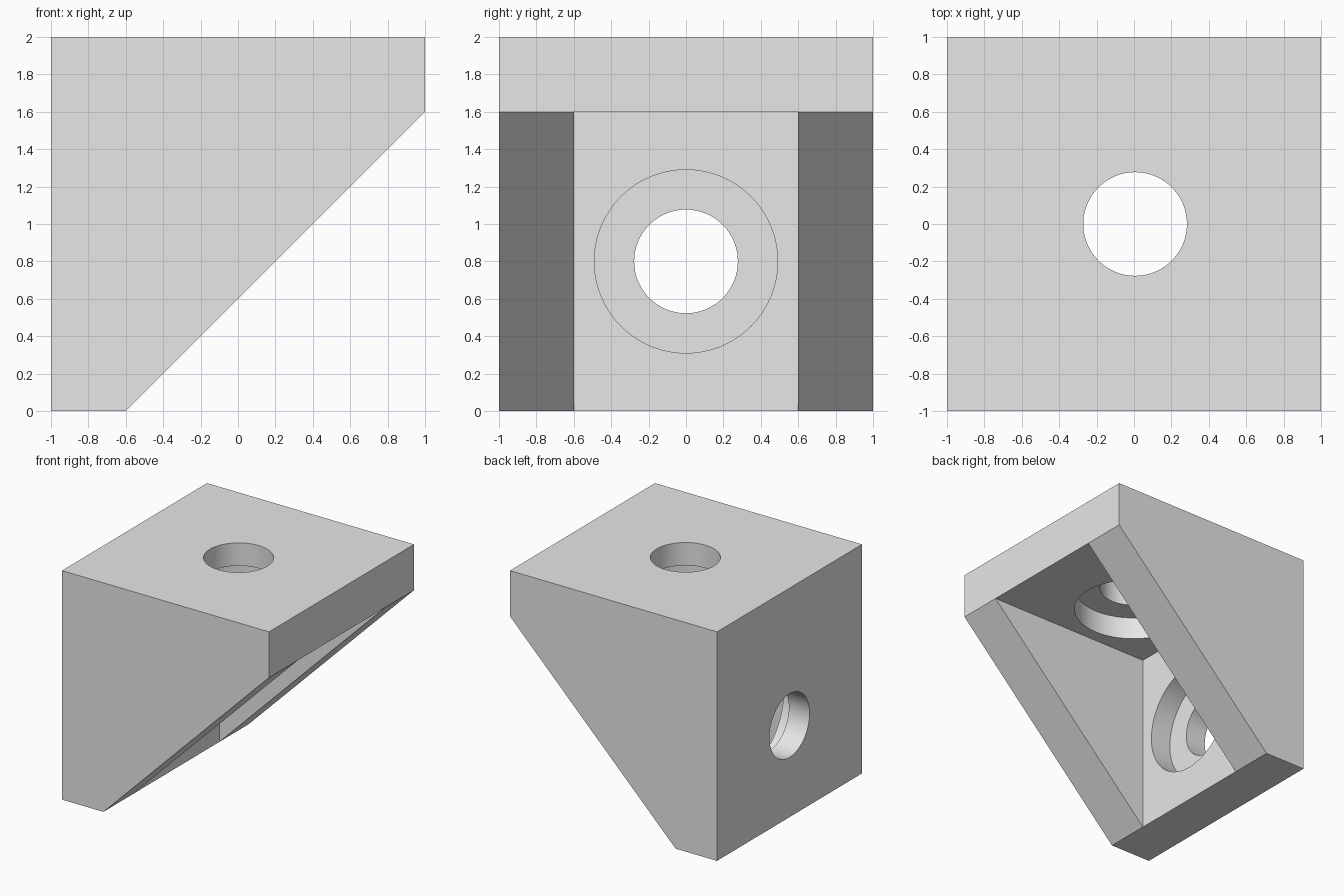
import bpy
import bmesh
import math
from mathutils import Matrix, Vector

cube = bpy.data.objects.get("Cube")
if cube:
    bpy.data.objects.remove(cube, do_unlink=True)

grey = bpy.data.materials.new("plain_grey")
grey.use_nodes = True
grey.diffuse_color = (0.8, 0.8, 0.8, 1)
grey.node_tree.nodes["Principled BSDF"].inputs["Base Color"].default_value = grey.diffuse_color


def make_object(name, bm):
    bmesh.ops.recalc_face_normals(bm, faces=bm.faces)
    mesh = bpy.data.meshes.new(name)
    bm.to_mesh(mesh)
    bm.free()
    mesh.materials.append(grey)
    obj = bpy.data.objects.new(name, mesh)
    bpy.context.collection.objects.link(obj)
    return obj


def prism(name, profile, half_width):
    """Extrude an x-z profile along y, centred on y = 0."""
    bm = bmesh.new()
    face = bm.faces.new([bm.verts.new((x, -half_width, z)) for x, z in profile])
    new = bmesh.ops.extrude_face_region(bm, geom=[face])["geom"]
    verts = [v for v in new if isinstance(v, bmesh.types.BMVert)]
    bmesh.ops.translate(bm, verts=verts, vec=(0, 2 * half_width, 0))
    return make_object(name, bm)


def drill(name, radius, start, end):
    """Cylinder between two points."""
    start, end = Vector(start), Vector(end)
    axis = end - start
    turn = axis.to_track_quat("Z", "Y").to_matrix().to_4x4()
    bm = bmesh.new()
    bmesh.ops.create_cone(bm, cap_ends=True, segments=96, radius1=radius, radius2=radius,
                          depth=axis.length,
                          matrix=Matrix.Translation((start + end) / 2) @ turn)
    return make_object(name, bm)


# Solid body with the sloping underside
bracket = prism("corner_bracket", [(-1, 0), (-0.6, 0), (1, 1.6), (1, 2), (-1, 2)], 1)

# Pocket between the side walls, then bolt holes with counterbores
hole, bore = 0.277, 0.49
hole_x, hole_z = 0.006, 0.8
cutters = [
    prism("pocket_cutter", [(-0.6, 1.6), (-0.6, -0.4), (1.4, 1.6)], 0.6),
    drill("top_hole_cutter", hole, (hole_x, 0, 1.5), (hole_x, 0, 2.2)),
    drill("top_bore_cutter", bore, (hole_x, 0, 1.5), (hole_x, 0, 1.8)),
    drill("back_hole_cutter", hole, (-1.2, 0, hole_z), (-0.5, 0, hole_z)),
    drill("back_bore_cutter", bore, (-0.8, 0, hole_z), (-0.5, 0, hole_z)),
]
bpy.context.view_layer.objects.active = bracket
for cutter in cutters:
    cutter.hide_render = True
    mod = bracket.modifiers.new(cutter.name, "BOOLEAN")
    mod.operation = "DIFFERENCE"
    mod.solver = "EXACT"
    mod.object = cutter
    bpy.ops.object.modifier_apply(modifier=mod.name)
    bpy.data.objects.remove(cutter, do_unlink=True)

# Smooth hole walls, crisp edges elsewhere
bpy.ops.object.select_all(action="DESELECT")
bracket.select_set(True)
bpy.ops.object.shade_smooth_by_angle(angle=math.radians(30))
